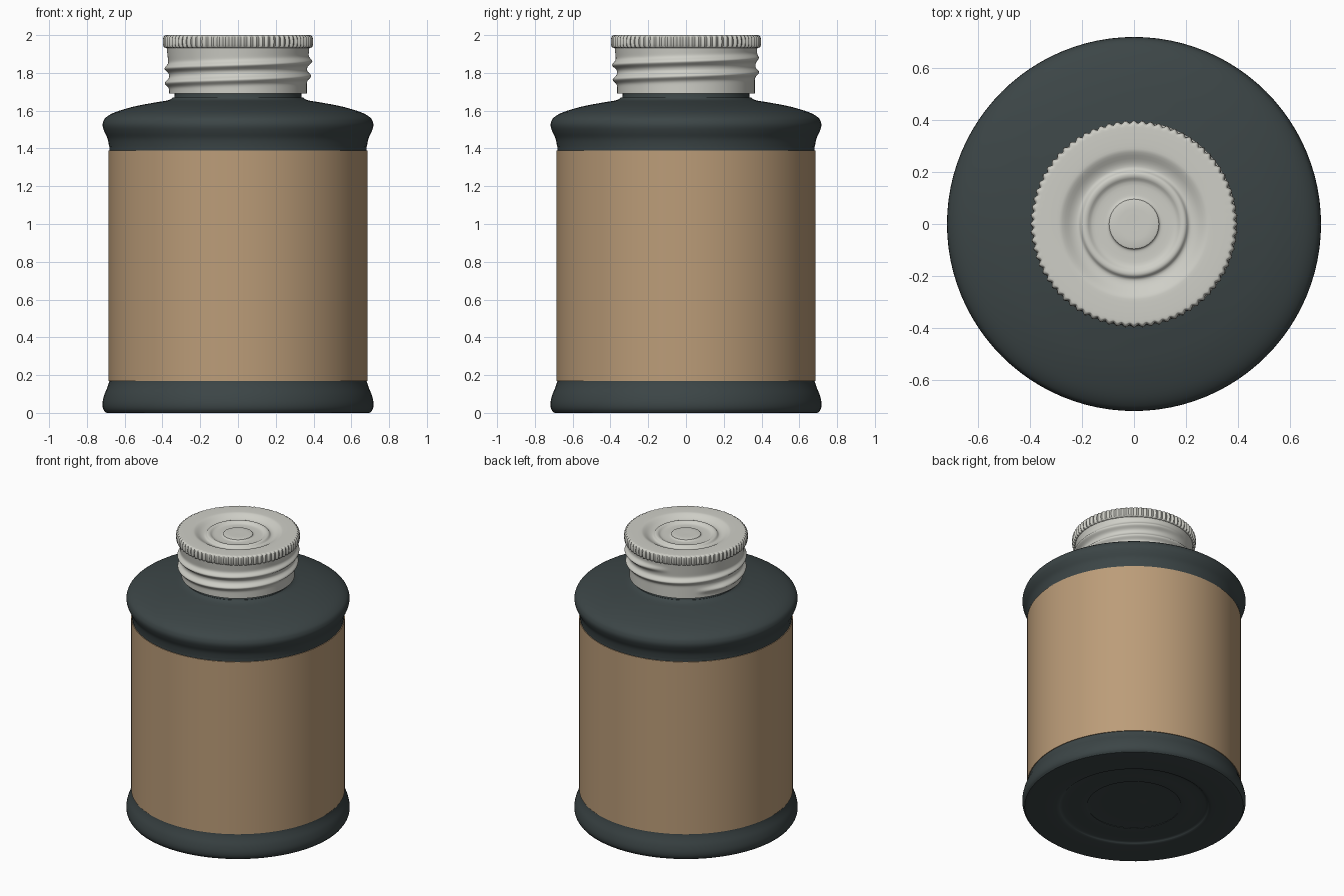
import bpy, bmesh, math
from mathutils import Vector

if "Cube" in bpy.data.objects:
    bpy.data.objects.remove(bpy.data.objects["Cube"])

TAU = 2 * math.pi


def material(name, rgb):
    m = bpy.data.materials.new(name)
    m.diffuse_color = (*rgb, 1)
    m.use_nodes = True
    m.node_tree.nodes["Principled BSDF"].inputs["Base Color"].default_value = m.diffuse_color
    return m


def smooth_profile(pts, steps=4):
    """Catmull-Rom curve through (radius, height) points."""
    p = [Vector(q) for q in pts]
    p = [p[0]] + p + [p[-1]]
    out = []
    for a, b, c, d in zip(p, p[1:], p[2:], p[3:]):
        for i in range(steps):
            t = i / steps
            out.append(0.5 * (2 * b + (c - a) * t + (2 * a - 5 * b + 4 * c - d) * t ** 2
                              + (3 * b - a - 3 * c + d) * t ** 3))
    return out + [p[-1]]


def lathe(name, profile, segs, mat, bump=None, angle=40):
    """Revolve a profile; bump(angle, r, z) adds to the radius."""
    bm = bmesh.new()
    rows = []
    for r, z in profile:
        row = []
        for i in range(segs):
            a = TAU * i / segs
            rr = max(r, 0) + (bump(a, r, z) if bump else 0)
            row.append(bm.verts.new((rr * math.cos(a), rr * math.sin(a), z)))
        rows.append(row)
    for lo, hi in zip(rows, rows[1:]):
        for i in range(segs):
            j = (i + 1) % segs
            bm.faces.new((lo[i], lo[j], hi[j], hi[i]))
    bmesh.ops.remove_doubles(bm, verts=bm.verts, dist=1e-5)
    bmesh.ops.recalc_face_normals(bm, faces=bm.faces)
    me = bpy.data.meshes.new(name)
    bm.to_mesh(me)
    bm.free()
    ob = bpy.data.objects.new(name, me)
    bpy.context.collection.objects.link(ob)
    me.materials.append(mat)
    bpy.ops.object.select_all(action='DESELECT')
    ob.select_set(True)
    bpy.context.view_layer.objects.active = ob
    bpy.ops.object.shade_smooth_by_angle(angle=math.radians(angle))
    return ob


dark = material("dark_body", (0.045, 0.06, 0.062))
tan = material("tan_label", (0.50, 0.335, 0.19))
pale = material("pale_cap", (0.62, 0.62, 0.57))

# Bottle body: recessed base, foot bead, straight wall, shoulder bead, neck
body = [(0, .02), (.28, .02), (.31, .012), (.46, .012), (.50, 0), (.68, 0), (.703, .006),
        (.715, .025), (.717, .055), (.708, .095), (.692, .135), (.683, .165), (.681, .20),
        (.681, 1.37), (.683, 1.41), (.69, 1.45), (.706, 1.485), (.716, 1.515), (.714, 1.54),
        (.698, 1.565), (.65, 1.592), (.55, 1.622), (.44, 1.643), (.37, 1.655), (.345, 1.67),
        (.335, 1.69), (.335, 1.92), (.32, 1.93), (0, 1.93)]
lathe("bottle_body", smooth_profile(body), 96, dark)

# Wrapped label
lathe("label", [(.675, .17), (.686, .17), (.686, 1.39), (.675, 1.39)], 96, tan)

# Cap lid: concentric rings on top, knurled rim
lid = [(0, 1.984), (.085, 1.984), (.10, 1.974), (.12, 1.972), (.16, 1.974), (.18, 1.986),
       (.198, 1.986), (.213, 1.971), (.24, 1.976), (.275, 1.996), (.30, 2), (.37, 2),
       (.384, 1.997), (.391, 1.985), (.393, 1.965), (.391, 1.945), (.384, 1.934), (.36, 1.93)]


def knurl(a, r, z):
    return .005 * math.cos(76 * a) * min(max((r - .372) / .015, 0), 1)


lathe("cap_lid", smooth_profile(lid, 3), 456, pale, knurl)


# Cap skirt: hollow sleeve with a helical thread pressed outwards
def thread(a, r, z):
    if r < .355:
        return 0
    total = 0
    for k in range(3):
        t = a + TAU * k
        centre = 1.745 + (t - math.pi) / TAU * .077
        fade = min(max((t - .75 * math.pi) / .5, 0), 1) * min(max((4.6 * math.pi - t) / .6, 0), 1)
        total += .024 * fade * math.exp(-((z - centre) / .019) ** 2)
    return total


skirt = [(.378 - .014 * min(i / 30, 1), 1.935 - .245 * i / 60) for i in range(61)]
lathe("cap_skirt", skirt + [(.345, 1.69), (.345, 1.93)], 128, pale, thread, 60)
